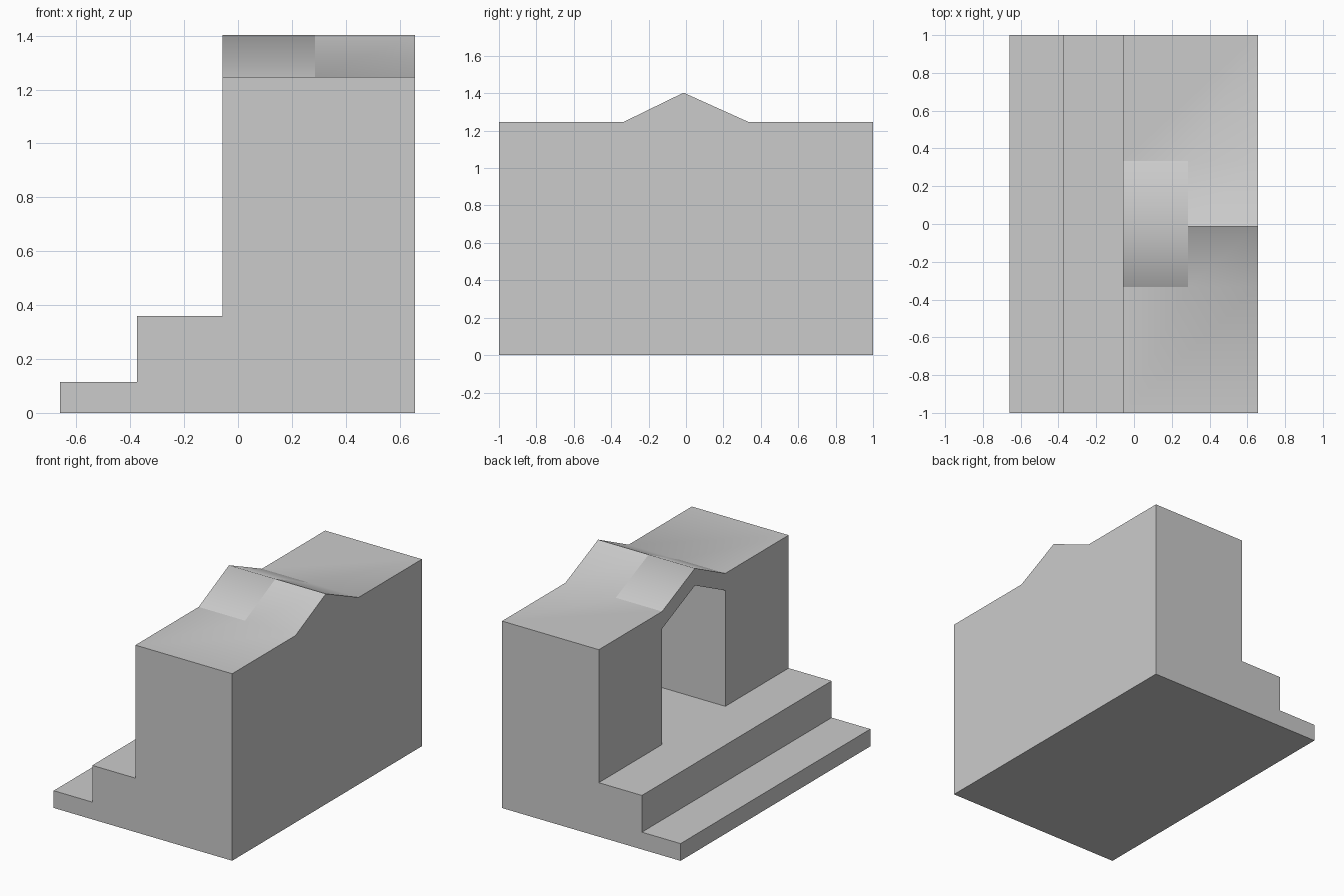
import bpy
import bmesh
import math

if "Cube" in bpy.data.objects:
    bpy.data.objects.remove(bpy.data.objects["Cube"])

X_BACK, X_FACE, X_STEP, X_FRONT = 0.657, -0.057, -0.375, -0.66
ROOF, PEAK, HALF, RIDGE_Y = 1.247, 1.403, 0.333, -0.013
TREAD_1, TREAD_2, WALL = 0.115, 0.36, 0.114
LINTEL_X = 0.285


def prism(name, profile, x0, x1):
    """Extrude a closed (y, z) profile along x."""
    bm = bmesh.new()
    a = [bm.verts.new((x0, y, z)) for y, z in profile]
    b = [bm.verts.new((x1, y, z)) for y, z in profile]
    n = len(profile)
    bm.faces.new(a)
    bm.faces.new(b[::-1])
    for i in range(n):
        j = (i + 1) % n
        bm.faces.new((a[i], b[i], b[j], a[j]))
    bmesh.ops.recalc_face_normals(bm, faces=bm.faces)
    mesh = bpy.data.meshes.new(name)
    bm.to_mesh(mesh)
    bm.free()
    ob = bpy.data.objects.new(name, mesh)
    bpy.context.collection.objects.link(ob)
    return ob


def activate(ob):
    bpy.ops.object.select_all(action='DESELECT')
    ob.select_set(True)
    bpy.context.view_layer.objects.active = ob


def cut(ob, cutter):
    activate(ob)
    mod = ob.modifiers.new("cut", 'BOOLEAN')
    mod.operation = 'DIFFERENCE'
    mod.solver = 'EXACT'
    mod.object = cutter
    bpy.ops.object.modifier_apply(modifier=mod.name)
    bpy.data.objects.remove(cutter, do_unlink=True)


def rect(y, z0, z1):
    return [(-y, z0), (y, z0), (y, z1), (-y, z1)]


# Solid body with a gabled ridge across its roof
body = prism("doorway_block",
             [(-1, 0), (1, 0), (1, ROOF), (HALF, ROOF), (RIDGE_Y, PEAK),
              (-HALF, ROOF), (-1, ROOF)], X_FRONT, X_BACK)

# Two steps in front
cut(body, prism("step_cutter", rect(2, TREAD_2, 2), -1, X_FACE))
cut(body, prism("step_cutter", rect(2, TREAD_1, 2), -1, X_STEP))

# Gabled doorway recess, then the slot that holds the lintel
cut(body, prism("recess_cutter",
                [(-HALF, TREAD_2), (HALF, TREAD_2), (HALF, ROOF - WALL),
                 (RIDGE_Y, PEAK - WALL), (-HALF, ROOF - WALL)],
                -0.2, X_BACK - WALL))
cut(body, prism("slot_cutter", rect(HALF, 1.0, 2), -0.2, LINTEL_X))
activate(body)
bpy.ops.object.shade_smooth_by_angle(angle=math.radians(30))

# Gabled lintel over the opening
lintel = prism("lintel",
               [(-HALF, ROOF - WALL), (RIDGE_Y, PEAK - WALL), (HALF, ROOF - WALL),
                (HALF, ROOF), (RIDGE_Y, PEAK), (-HALF, ROOF)], X_FACE, LINTEL_X)
activate(lintel)
bpy.ops.object.shade_smooth_by_angle(angle=math.radians(58))
